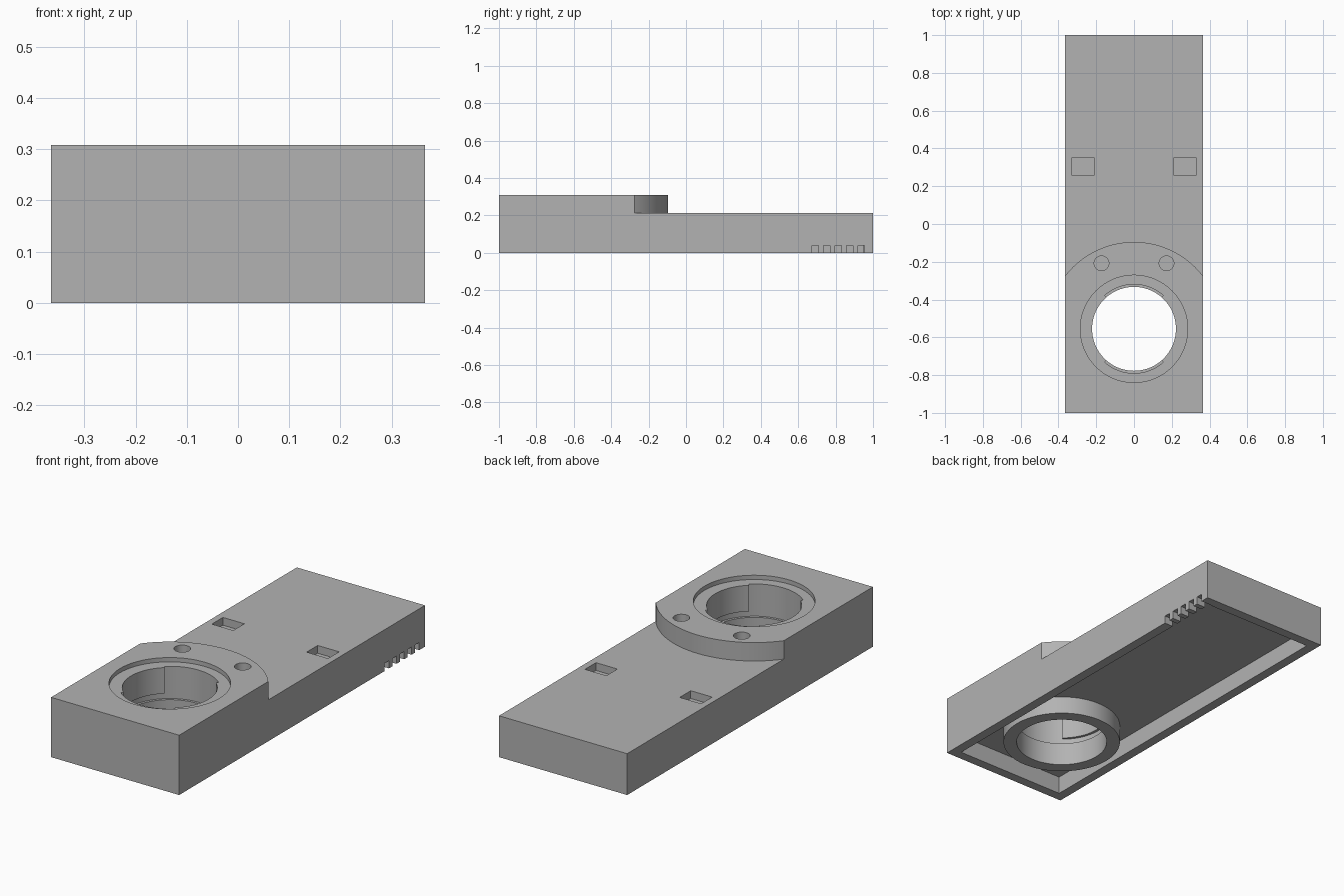
import bpy
import bmesh
from math import cos, sin, radians, pi

if "Cube" in bpy.data.objects:
    bpy.data.objects.remove(bpy.data.objects["Cube"])

HALF_W, HALF_L = 0.365, 1.0
LOW_TOP, HIGH_TOP = 0.213, 0.308
WALL, CAVITY = 0.05, 0.092
BORE_Y = -0.555
SEGMENTS = 96

grey = bpy.data.materials.new("plain_grey")
grey.use_nodes = True
colour = (0.45, 0.45, 0.45, 1)
grey.diffuse_color = colour
grey.node_tree.nodes["Principled BSDF"].inputs["Base Color"].default_value = colour


def prism(name, outline, z0, z1):
    """Extrude a counter-clockwise plan outline from z0 to z1."""
    bm = bmesh.new()
    face = bm.faces.new([bm.verts.new((x, y, z0)) for x, y in outline])
    up = bmesh.ops.extrude_face_region(bm, geom=[face])
    for v in up["geom"]:
        if isinstance(v, bmesh.types.BMVert):
            v.co.z = z1
    bmesh.ops.recalc_face_normals(bm, faces=bm.faces)
    mesh = bpy.data.meshes.new(name)
    bm.to_mesh(mesh)
    bm.free()
    mesh.materials.append(grey)
    obj = bpy.data.objects.new(name, mesh)
    bpy.context.collection.objects.link(obj)
    return obj


def box(name, x0, x1, y0, y1, z0, z1):
    return prism(name, [(x0, y0), (x1, y0), (x1, y1), (x0, y1)], z0, z1)


def arc(r, first, last, cx=0, cy=BORE_Y):
    """Points on a circle, by segment number."""
    steps = [2 * pi * i / SEGMENTS for i in range(first, last + 1)]
    return [(cx + r * cos(a), cy + r * sin(a)) for a in steps]


def disc(name, r, z0, z1, cx=0, cy=BORE_Y):
    return prism(name, arc(r, 0, SEGMENTS - 1, cx, cy), z0, z1)


def combine(tool, operation="DIFFERENCE"):
    """Apply a boolean to the body and discard the tool."""
    mod = body.modifiers.new(tool.name, "BOOLEAN")
    mod.operation, mod.solver, mod.object = operation, "EXACT", tool
    bpy.context.view_layer.objects.active = body
    bpy.ops.object.modifier_apply(modifier=mod.name)
    bpy.data.objects.remove(tool)


body = box("housing", -HALF_W, HALF_W, -HALF_L, HALF_L, 0, HIGH_TOP)

# Lower rear deck, leaving a round-ended raised front
step = arc(0.46, 8, SEGMENTS // 2 - 8)[::-1]
combine(prism("deck_cutter", step + [(0.5, -0.33), (0.5, 1.1), (-0.5, 1.1), (-0.5, -0.33)][0:4],
              LOW_TOP, 0.5))

# Hollow underside with a round boss
combine(box("cavity_cutter", WALL - HALF_W, HALF_W - WALL,
            WALL - HALF_L, HALF_L - WALL, -0.1, CAVITY))
combine(disc("boss", 0.287, 0, CAVITY + 0.05), "UNION")

# Stepped bore with an inner groove and two entry slots
combine(disc("bore_cutter", 0.222, -0.1, 0.5))
combine(disc("recess_cutter", 0.284, HIGH_TOP - 0.022, 0.5))
combine(disc("groove_cutter", 0.235, 0.12, 0.152))
for first in (13, 13 + SEGMENTS // 2):
    sector = [(0, BORE_Y)] + arc(0.235, first, first + 22)
    combine(prism("slot_cutter", sector, 0.135, 0.5))

# Paired blind holes and rectangular pockets
for side in (-1, 1):
    combine(disc("hole_cutter", 0.039, HIGH_TOP - 0.05, 0.5, side * 0.172, -0.208))
    x = side * 0.27
    combine(box("pocket_cutter", x - 0.061, x + 0.061, 0.26, 0.35, LOW_TOP - 0.04, 0.5))

# Vent notches along one lower edge
for i in range(5):
    y = 0.69 + 0.0615 * i
    combine(box("vent_cutter", HALF_W - WALL - 0.02, 0.5, y - 0.0175, y + 0.0175, -0.1, 0.04))

bpy.ops.object.select_all(action="DESELECT")
body.select_set(True)
bpy.context.view_layer.objects.active = body
bpy.ops.object.shade_smooth_by_angle(angle=radians(30))
